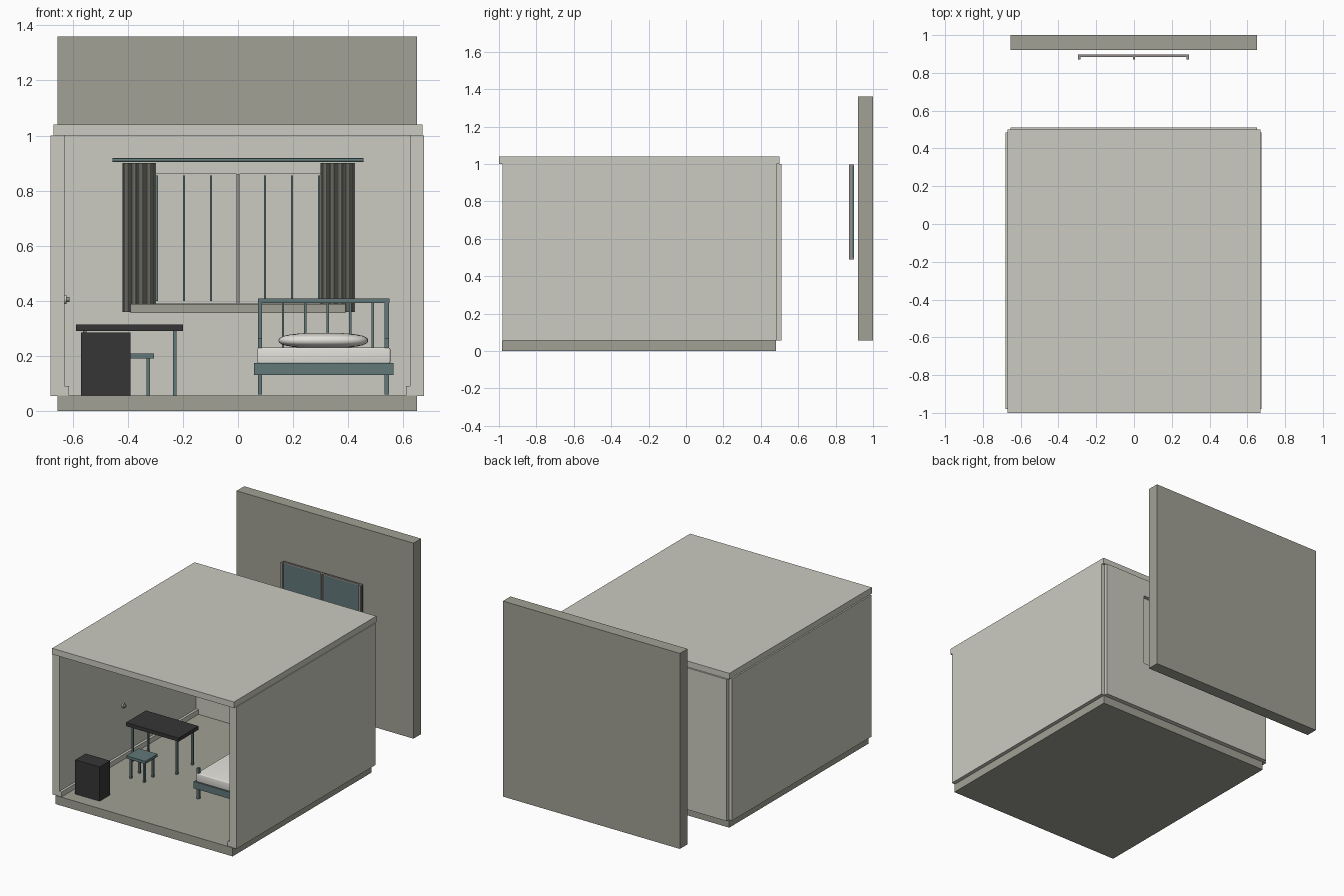
import bpy, bmesh, math

if "Cube" in bpy.data.objects:
    bpy.data.objects.remove(bpy.data.objects["Cube"])


def material(name, r, g, b):
    def lin(c):
        c /= 255
        return c / 12.92 if c <= 0.04045 else ((c + 0.055) / 1.055) ** 2.4
    m = bpy.data.materials.new(name)
    m.diffuse_color = (lin(r), lin(g), lin(b), 1)
    m.use_nodes = True
    m.node_tree.nodes["Principled BSDF"].inputs["Base Color"].default_value = m.diffuse_color
    return m


WALL = material("pale wall", 203, 203, 193)
SLAB = material("olive grey", 161, 161, 149)
TEAL = material("slate teal", 98, 120, 121)
DARK = material("charcoal", 54, 54, 54)
WHITE = material("bedding white", 226, 224, 218)
DRAPE = material("curtain grey", 130, 130, 121)
FRAME = material("frame grey", 150, 144, 140)


def finish(name, bm, mat, smooth=False):
    me = bpy.data.meshes.new(name)
    bm.to_mesh(me)
    bm.free()
    ob = bpy.data.objects.new(name, me)
    bpy.context.collection.objects.link(ob)
    me.materials.append(mat)
    if smooth:
        me.polygons.foreach_set("use_smooth", [True] * len(me.polygons))
    return ob


def box(name, x0, x1, y0, y1, z0, z1, mat, bevel=0):
    bm = bmesh.new()
    bmesh.ops.create_cube(bm, size=1)
    for v in bm.verts:
        v.co.x = x1 if v.co.x > 0 else x0
        v.co.y = y1 if v.co.y > 0 else y0
        v.co.z = z1 if v.co.z > 0 else z0
    if bevel:
        bmesh.ops.bevel(bm, geom=bm.edges[:], offset=bevel, segments=3, profile=0.5, affect='EDGES')
    return finish(name, bm, mat, bool(bevel))


def post(name, x, y, z0, z1, w, mat):
    return box(name, x - w / 2, x + w / 2, y - w / 2, y + w / 2, z0, z1, mat)


def rod_x(name, x0, x1, y, z, r, mat, sides=16):
    bm = bmesh.new()
    bmesh.ops.create_cone(bm, cap_ends=True, segments=sides, radius1=r, radius2=r, depth=x1 - x0)
    for v in bm.verts:
        a, b, c = v.co
        v.co = ((x0 + x1) / 2 + c, y + a, z + b)
    return finish(name, bm, mat)


# Room shell
box("floor", -0.655, 0.65, -0.985, 0.48, 0, 0.057, SLAB)
box("ceiling", -0.67, 0.67, -1.0, 0.5, 1.0, 1.04, WALL)
box("left_wall", -0.68, -0.63, -0.98, 0.485, 0.055, 1.0, WALL)
box("right_wall", 0.625, 0.675, -0.98, 0.485, 0.055, 1.0, WALL)
box("left_skirting", -0.63, -0.614, -0.98, 0.46, 0.055, 0.09, WALL)
box("right_skirting", 0.61, 0.625, -0.98, 0.46, 0.055, 0.09, WALL)

# Back wall around the window recess
W, Z0, Z1 = 0.345, 0.39, 0.88
box("back_wall_left", -0.655, -W, 0.46, 0.51, 0.055, 1.0, WALL)
box("back_wall_right", W, 0.65, 0.46, 0.51, 0.055, 1.0, WALL)
box("back_wall_bottom", -W, W, 0.46, 0.51, 0.055, Z0, WALL)
box("back_wall_top", -W, W, 0.46, 0.51, Z1, 1.0, WALL)
box("window_backing", -W, W, 0.477, 0.485, Z0, Z1, WALL)
box("window_head", -W, W, 0.462, 0.477, 0.86, 0.88, WALL)
box("window_mullion", -0.006, 0.006, 0.45, 0.477, 0.39, 0.86, FRAME)
for i in (-3, -2, -1, 1, 2, 3):
    post("window_bar", i * 0.098, 0.466, 0.40, 0.855, 0.006, TEAL)
box("window_sill", -0.39, 0.39, 0.37, 0.46, 0.355, 0.388, SLAB)


# Pleated curtains
def curtain(name, x0, x1):
    bm = bmesh.new()
    n = 60
    front = [(x0 + (x1 - x0) * i / n, 0.425 + 0.014 * math.sin(i / n * math.tau * 4.5))
             for i in range(n + 1)]
    outline = front + [(x, y + 0.006) for x, y in reversed(front)]
    f = bm.faces.new([bm.verts.new((x, y, 0.36)) for x, y in outline])
    top = bmesh.ops.extrude_face_region(bm, geom=[f])["geom"]
    bmesh.ops.translate(bm, vec=(0, 0, 0.54), verts=[g for g in top if isinstance(g, bmesh.types.BMVert)])
    bmesh.ops.recalc_face_normals(bm, faces=bm.faces[:])
    finish(name, bm, DRAPE)


curtain("left_curtain", -0.42, -0.297)
curtain("right_curtain", 0.30, 0.425)
rod_x("curtain_rod", -0.455, 0.455, 0.425, 0.911, 0.007, TEAL)

# Detached window and outer panel
box("outer_panel", -0.655, 0.65, 0.92, 1.0, 0.057, 1.36, SLAB)
box("outer_glass", -0.292, 0.292, 0.887, 0.897, 0.50, 0.99, TEAL)
for x in (-0.29, 0, 0.285):
    box("outer_mullion", x - 0.006, x + 0.006, 0.872, 0.898, 0.49, 0.998, FRAME)
for z in (0.49, 0.99):
    box("outer_rail", -0.295, 0.292, 0.885, 0.898, z, z + 0.008, FRAME)

# Light switch on the left wall
rod_x("switch_plate", -0.632, -0.622, -0.31, 0.405, 0.016, WALL, 12)
rod_x("switch_knob", -0.622, -0.612, -0.31, 0.405, 0.009, FRAME, 12)

# Cabinet
box("cabinet", -0.57, -0.39, -0.90, -0.79, 0.057, 0.285, DARK)

# Desk
box("desk_top", -0.588, -0.20, -0.34, -0.13, 0.291, 0.315, DARK)
for x in (-0.556, -0.23):
    for y in (-0.315, -0.15):
        post("desk_leg", x, y, 0.057, 0.292, 0.012, TEAL)

# Stool
box("stool_seat", -0.445, -0.305, -0.54, -0.41, 0.19, 0.208, TEAL)
for x in (-0.425, -0.326):
    for y in (-0.52, -0.43):
        post("stool_leg", x, y, 0.057, 0.192, 0.013, TEAL)

# Bed
FOOT, HEAD = -0.55, 0.36
box("bed_frame", 0.058, 0.565, FOOT, HEAD, 0.13, 0.175, TEAL)
box("mattress", 0.07, 0.553, FOOT + 0.01, HEAD - 0.02, 0.172, 0.23, WHITE, 0.006)
for x in (0.08, 0.54):
    post("foot_post", x, FOOT + 0.02, 0.06, 0.265, 0.016, TEAL)
    post("head_post", x, HEAD - 0.01, 0.06, 0.40, 0.016, TEAL)
box("headboard_rail", 0.072, 0.55, HEAD - 0.02, HEAD, 0.392, 0.408, TEAL)
for i in range(5):
    post("headboard_slat", 0.163 + i * 0.0815, HEAD - 0.01, 0.17, 0.393, 0.008, TEAL)

# Pillow: a flattened, squared-off ball
bm = bmesh.new()
bmesh.ops.create_uvsphere(bm, u_segments=32, v_segments=16, radius=1)
for v in bm.verts:
    p = [math.copysign(abs(c) ** 0.8, c) for c in v.co]
    v.co = (0.31 + 0.163 * p[0], HEAD - 0.13 + 0.085 * p[1], 0.256 + 0.028 * p[2])
finish("pillow", bm, WHITE, True)
